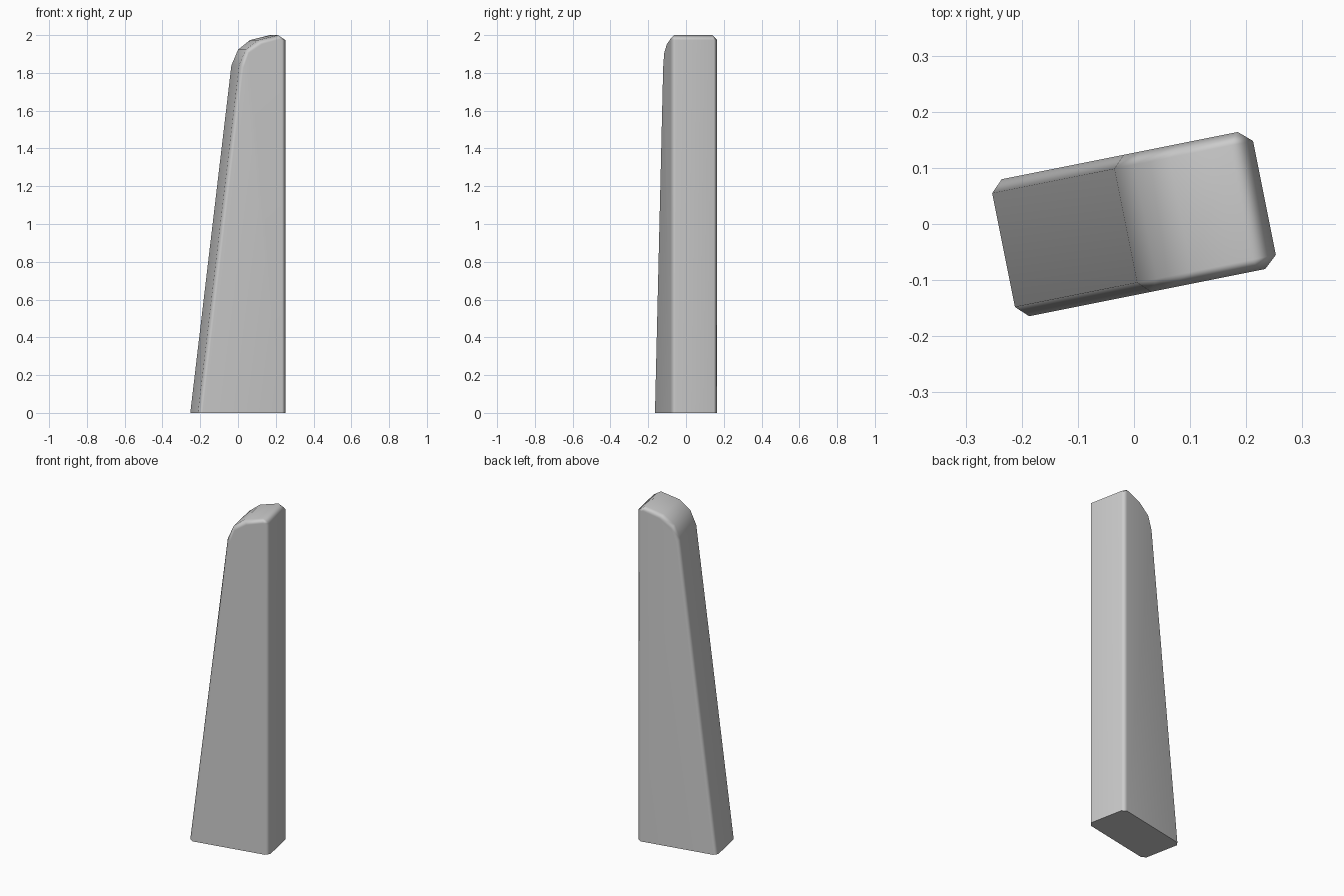
import bpy, bmesh, math

if "Cube" in bpy.data.objects:
    bpy.data.objects.remove(bpy.data.objects["Cube"])

# Side profiles (length, height): outer rim, and inset rim of the flat sides
outer = [(-.237, 0), (-.015, 1.84), (.021, 1.923), (.085, 1.973),
         (.194, 2.0), (.237, 1.973), (.237, 0)]
inner = [(-.2155, 0), (.006, 1.83), (.034, 1.905), (.105, 1.952),
         (.203, 1.979), (.2135, 1.973), (.2135, 0)]

# Post body: four profiles lofted across the thickness
bm = bmesh.new()
layers = [(inner, -.1245), (outer, -.1035), (outer, .1035), (inner, .1245)]
rings = [[bm.verts.new((u, v, z)) for u, z in prof] for prof, v in layers]
for a, b in zip(rings, rings[1:]):
    for i in range(len(outer) - 1):
        bm.faces.new((a[i], a[i + 1], b[i + 1], b[i]))

# Flat sides and base
bm.faces.new(rings[0])
bm.faces.new(rings[-1])
bm.faces.new([r[0] for r in rings] + [r[-1] for r in reversed(rings)])
bmesh.ops.recalc_face_normals(bm, faces=bm.faces)

mesh = bpy.data.meshes.new("tapered_post")
bm.to_mesh(mesh)
bm.free()
post = bpy.data.objects.new("tapered_post", mesh)
bpy.context.collection.objects.link(post)
post.rotation_euler.z = math.radians(11.3)

# Soft bevels with flat main faces
bpy.context.view_layer.objects.active = post
post.select_set(True)
bpy.ops.object.shade_smooth_by_angle(angle=math.radians(60))
mod = post.modifiers.new("weighted_normals", 'WEIGHTED_NORMAL')
mod.keep_sharp = True
